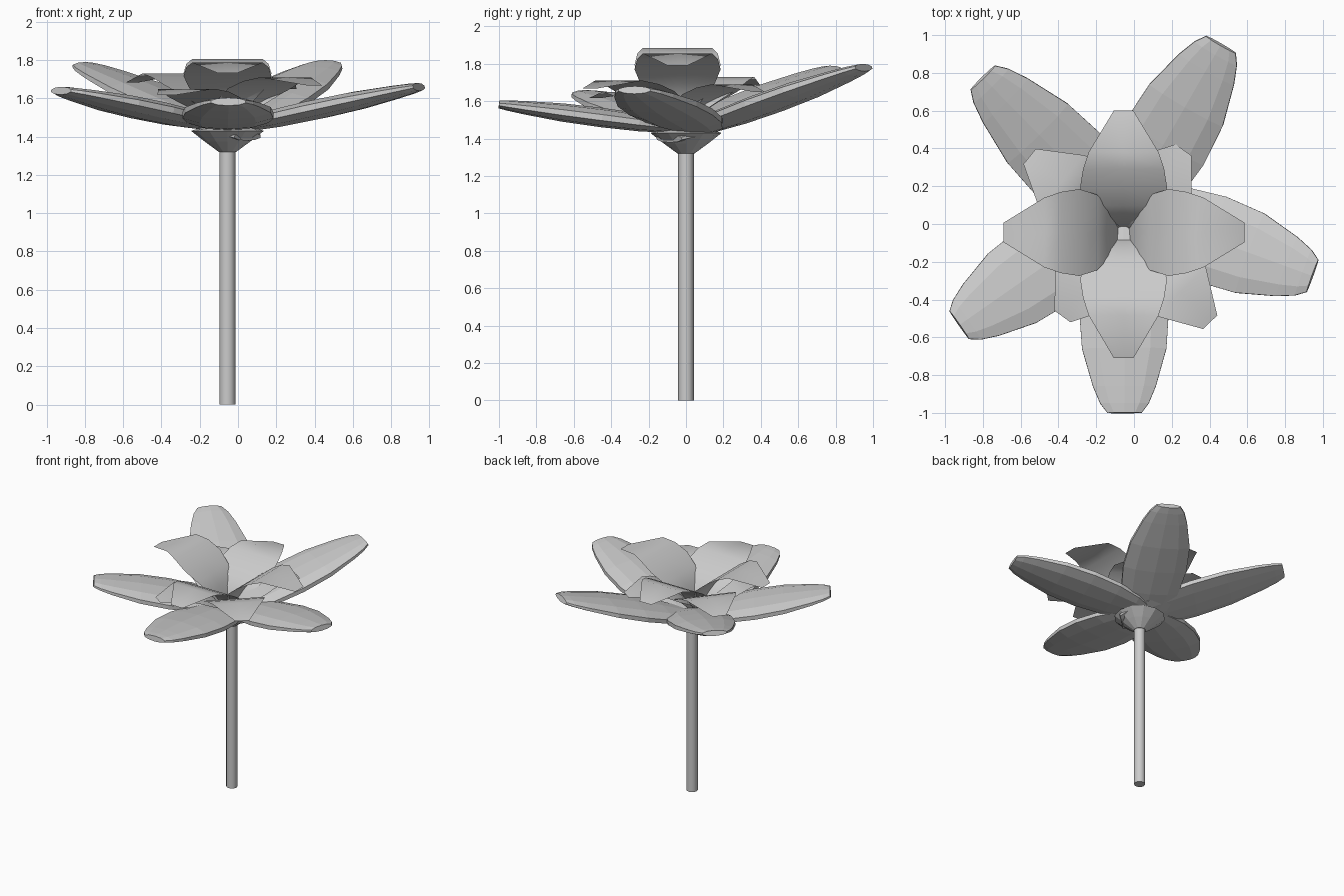
import bpy, bmesh, math
from mathutils import Vector

if "Cube" in bpy.data.objects:
    bpy.data.objects.remove(bpy.data.objects["Cube"])


def loft(name, rings, closed=True, caps=True):
    """Join equal-length rows of points with quads."""
    bm = bmesh.new()
    rows = [[bm.verts.new(p) for p in ring] for ring in rings]
    n = len(rows[0])
    for a, b in zip(rows, rows[1:]):
        for i in range(n if closed else n - 1):
            j = (i + 1) % n
            bm.faces.new((a[i], a[j], b[j], b[i]))
    if closed and caps:
        bm.faces.new(rows[0][::-1])
        bm.faces.new(rows[-1])
    bmesh.ops.recalc_face_normals(bm, faces=bm.faces)
    mesh = bpy.data.meshes.new(name)
    bm.to_mesh(mesh)
    bm.free()
    obj = bpy.data.objects.new(name, mesh)
    bpy.context.collection.objects.link(obj)
    return obj


def circle(r, z, n=12, cx=-0.055, cy=0.0):
    return [(cx + r * math.cos(2 * math.pi * i / n),
             cy + r * math.sin(2 * math.pi * i / n), z) for i in range(n)]


# Stem and flared receptacle under the petals
stem = loft("stem", [circle(0.042, 0), circle(0.042, 1.34)])
for p in stem.data.polygons:
    p.use_smooth = len(p.vertices) == 4
loft("receptacle", [circle(0.045, 1.32), circle(0.12, 1.375),
                    circle(0.19, 1.43), circle(0.1, 1.46)])

# Outer petals: flattened faceted pods with blunt ends
# profile: (fraction of length, half width, half thickness)
POD = [(0, .10, .022), (.09, .165, .036), (.25, .225, .048), (.45, .25, .052),
       (.66, .235, .049), (.86, .175, .036), (.95, .135, .028), (1, .095, .021)]


def outer_petal(name, base, tip, sides=10):
    base, tip = Vector(base), Vector(tip)
    axis = (tip - base).normalized()
    side = axis.cross(Vector((0, 0, 1))).normalized()
    up = side.cross(axis)
    rings = []
    for t, w, h in POD:
        c = base.lerp(tip, t)
        rings.append([c + side * w * math.cos(a) + up * h * math.sin(a)
                      for a in (2 * math.pi * (i + .5) / sides for i in range(sides))])
    return loft(name, rings)


OUTER = [((-.055, 0, 1.455), (-.05, -1.0, 1.583)),
         ((-.03, .08, 1.445), (.945, -.275, 1.66)),
         ((-.08, .01, 1.43), (.46, .95, 1.78)),
         ((.05, -.09, 1.40), (-.80, .775, 1.77)),
         ((-.10, .04, 1.455), (-.925, -.535, 1.64))]
for i, (b, t) in enumerate(OUTER):
    outer_petal(f"outer_petal_{i + 1}", b, t)

# Inner petals: thin curved sheets that rise, peak and droop at the tip
# profile: (fraction of reach, half width, fraction of rise)
SHEET = [(.03, .05, 0), (.07, .08, .2), (.13, .14, .42), (.22, .20, .61),
         (.37, .23, .79), (.52, .215, .93), (.66, .185, 1), (1, .052, .84)]


def inner_petal(name, angle, reach, peak, base=1.45):
    a = math.radians(angle)
    d = Vector((math.cos(a), math.sin(a), 0))
    s = Vector((-d.y, d.x, 0))
    rows = []
    for t, w, f in SHEET:
        c = Vector((-.055, -.045, base + (peak - base) * f)) + d * reach * t
        rows.append([c - s * w, c, c + s * w])
    obj = loft(name, rows, closed=False)
    for p in obj.data.polygons:
        p.use_smooth = True
    return obj


INNER = [(0, .64, 1.855), (90, .645, 1.805), (180, .635, 1.885), (270, .665, 1.787)]
for i, (ang, reach, peak) in enumerate(INNER):
    inner_petal(f"inner_petal_{i + 1}", ang, reach, peak)

# Lower layer of sheets on the diagonals
LOWER = [(54, .54, 1.69), (141, .64, 1.73), (234, .55, 1.65), (314, .66, 1.71)]
for i, (ang, reach, peak) in enumerate(LOWER):
    inner_petal(f"lower_inner_petal_{i + 1}", ang, reach, peak, 1.44)
